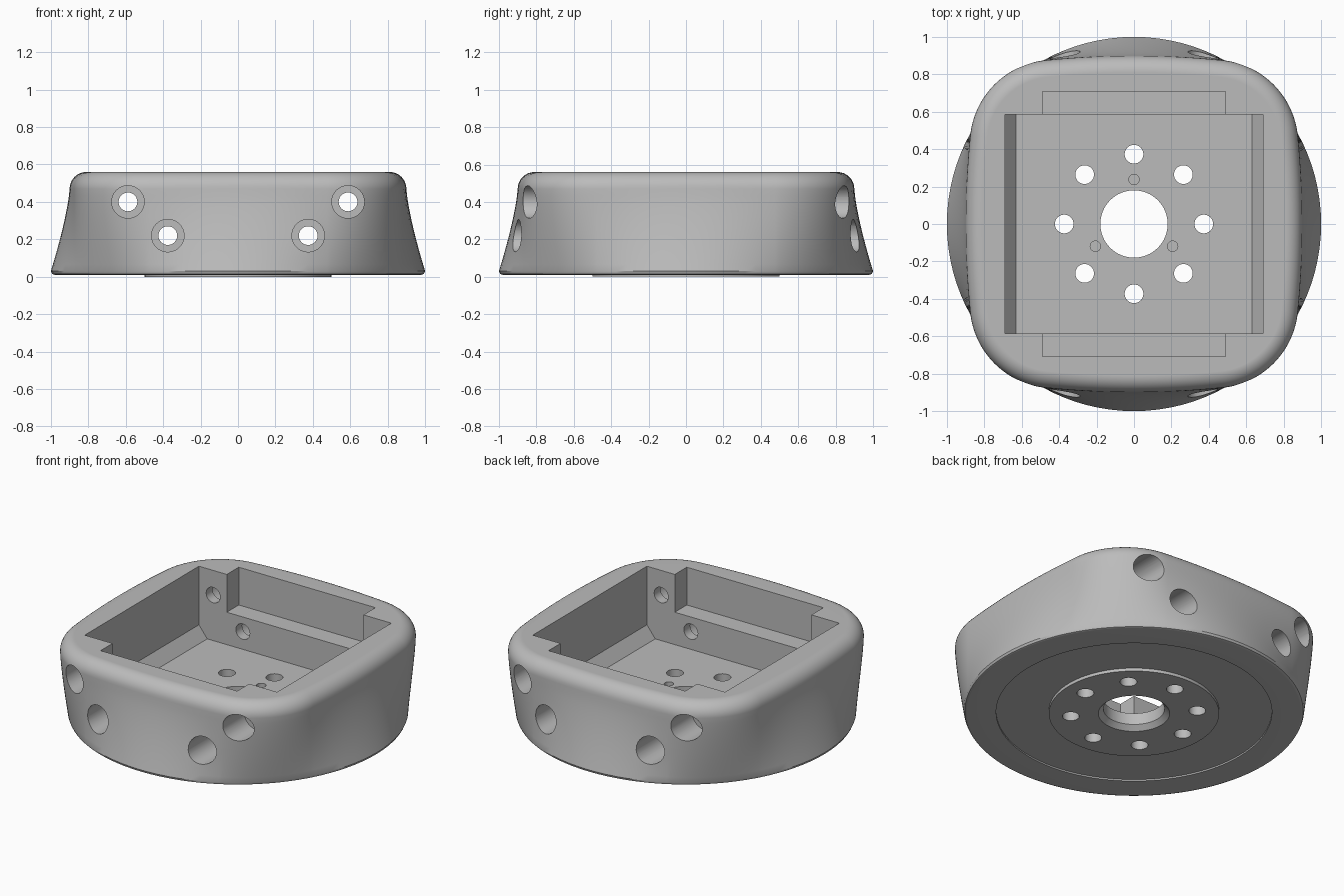
import bpy, bmesh, math
from math import sin, cos, pi, radians

cube = bpy.data.objects.get("Cube")
if cube:
    bpy.data.objects.remove(cube, do_unlink=True)

# One plain grey material
grey = bpy.data.materials.new("plain_grey")
grey.use_nodes = True
colour = (0.5, 0.5, 0.5, 1)
grey.diffuse_color = colour
grey.node_tree.nodes["Principled BSDF"].inputs["Base Color"].default_value = colour

TOP, HALF = 0.56, 0.90
SIDE_R, CORNER_R = 4.5, 0.45     # bulged sides, round corners
SPLIT = pi / 4 + math.asin((HALF - SIDE_R) / ((SIDE_R - CORNER_R) * math.sqrt(2)))
SIDE_STEPS, CORNER_STEPS = 16, 24


def normal_angles():
    """Outline normals, dense enough on both the sides and the corners."""
    span = pi / 2 - 2 * SPLIT
    for quarter in range(4):
        start = quarter * pi / 2
        for i in range(SIDE_STEPS):
            yield quarter, -SPLIT + 2 * SPLIT * i / SIDE_STEPS, start
        for i in range(CORNER_STEPS):
            yield quarter, SPLIT + span * i / CORNER_STEPS, start


def square_outline(inset=0):
    points = []
    for quarter, a, start in normal_angles():
        if a <= SPLIT:
            x = HALF - SIDE_R + (SIDE_R - inset) * cos(a)
            y = (SIDE_R - inset) * sin(a)
        else:
            c = (SIDE_R - CORNER_R) * sin(SPLIT)
            x = c + (CORNER_R - inset) * cos(a)
            y = c + (CORNER_R - inset) * sin(a)
        points.append((x * cos(start) - y * sin(start), x * sin(start) + y * cos(start)))
    return points


def circle_outline(radius):
    angles = [math.atan2(y, x) for x, y in square_outline()]
    return [(radius * cos(a), radius * sin(a)) for a in angles]


def blend(a, b, w):
    return [(p[0] * (1 - w) + q[0] * w, p[1] * (1 - w) + q[1] * w) for p, q in zip(a, b)]


# Underside steps, rim, flared wall and rounded top edge
layers = [(circle_outline(r), z) for r, z in
          ((0.5, 0), (0.5, 0.02), (0.81, 0.02), (0.81, 0.01), (0.98, 0.01), (0.994, 0.016))]
FILLET = 0.09
low, high = 0.03, TOP - FILLET
for i in range(13):
    t = i / 12
    layers.append((blend(square_outline(), circle_outline(1), (1 - t) ** 1.35), low + (high - low) * t))
for i in range(1, 9):
    a = pi / 2 * i / 8
    layers.append((square_outline(FILLET * (1 - cos(a))), high + FILLET * sin(a)))

bm = bmesh.new()
rings = [[bm.verts.new((x, y, z)) for x, y in outline] for outline, z in layers]
for lower, upper in zip(rings, rings[1:]):
    for i in range(len(lower)):
        j = (i + 1) % len(lower)
        bm.faces.new((lower[i], lower[j], upper[j], upper[i]))
bm.faces.new(rings[-1])
bm.faces.new(rings[0][::-1])
mesh = bpy.data.meshes.new("housing_body")
bm.to_mesh(mesh)
bm.free()
mesh.materials.append(grey)
body = bpy.data.objects.new("housing_body", mesh)
bpy.context.collection.objects.link(body)
bpy.context.view_layer.objects.active = body


def cut(tool):
    """Subtract the active cutter from the body, then discard it."""
    tool.hide_render = True
    tool.data.materials.append(grey)
    bpy.context.view_layer.objects.active = body
    mod = body.modifiers.new("cut", 'BOOLEAN')
    mod.operation, mod.solver, mod.object = 'DIFFERENCE', 'EXACT', tool
    bpy.ops.object.modifier_apply(modifier=mod.name)
    bpy.data.objects.remove(tool, do_unlink=True)


def cut_prism(profile, depth):
    """Cut an x-z profile extruded along y to both sides."""
    b = bmesh.new()
    face = b.faces.new([b.verts.new((x, -depth, z)) for x, z in profile])
    out = bmesh.ops.extrude_face_region(b, geom=[face])
    moved = [v for v in out["geom"] if isinstance(v, bmesh.types.BMVert)]
    bmesh.ops.translate(b, verts=moved, vec=(0, 2 * depth, 0))
    bmesh.ops.recalc_face_normals(b, faces=b.faces)
    m = bpy.data.meshes.new("cutter")
    b.to_mesh(m)
    b.free()
    tool = bpy.data.objects.new("cutter", m)
    bpy.context.collection.objects.link(tool)
    cut(tool)


def cut_round(radius, depth, centre, tilt=0, sides=32):
    bpy.ops.mesh.primitive_cylinder_add(vertices=sides, radius=radius, depth=depth,
                                        location=centre, rotation=(tilt, 0, 0))
    cut(bpy.context.object)


# Main pocket with sloped lower sides, and the shallow end slots
FLOOR = 0.105
cut_prism([(-0.69, 0.7), (-0.69, 0.18), (-0.63, FLOOR),
           (0.63, FLOOR), (0.69, 0.18), (0.69, 0.7)], 0.585)
cut_prism([(-0.49, 0.7), (-0.49, 0.315), (0.49, 0.315), (0.49, 0.7)], 0.708)

# Central bore with a chamfered lower mouth
cut_round(0.18, 0.6, (0, 0, 0.1), sides=64)
bpy.ops.mesh.primitive_cone_add(vertices=64, radius1=0.22, radius2=0.17, depth=0.05,
                                location=(0, 0, 0.015))
cut(bpy.context.object)

# Bolt circle through the floor
for i in range(8):
    a = i * pi / 4
    cut_round(0.05, 0.5, (0.373 * cos(a), 0.373 * sin(a), 0.1))

# Three blind pilot holes
for i in range(3):
    a = pi / 2 + i * 2 * pi / 3
    cut_round(0.028, 0.2, (0.238 * cos(a), 0.238 * sin(a), 0.15), sides=20)

# Counterbored screw holes through front and back
for side in (-1, 1):
    for x, z in ((0.588, 0.40), (0.375, 0.22)):
        cut_round(0.05, 3, (side * x, 0, z), radians(90))
        for end in (-1, 1):
            cut_round(0.087, 0.6, (side * x, end * 0.95, z), radians(90), 40)

# Shading
bpy.ops.object.select_all(action='DESELECT')
body.select_set(True)
bpy.context.view_layer.objects.active = body
bpy.ops.object.shade_smooth_by_angle(angle=radians(30))
weighted = body.modifiers.new("even_shading", 'WEIGHTED_NORMAL')
weighted.keep_sharp = True
